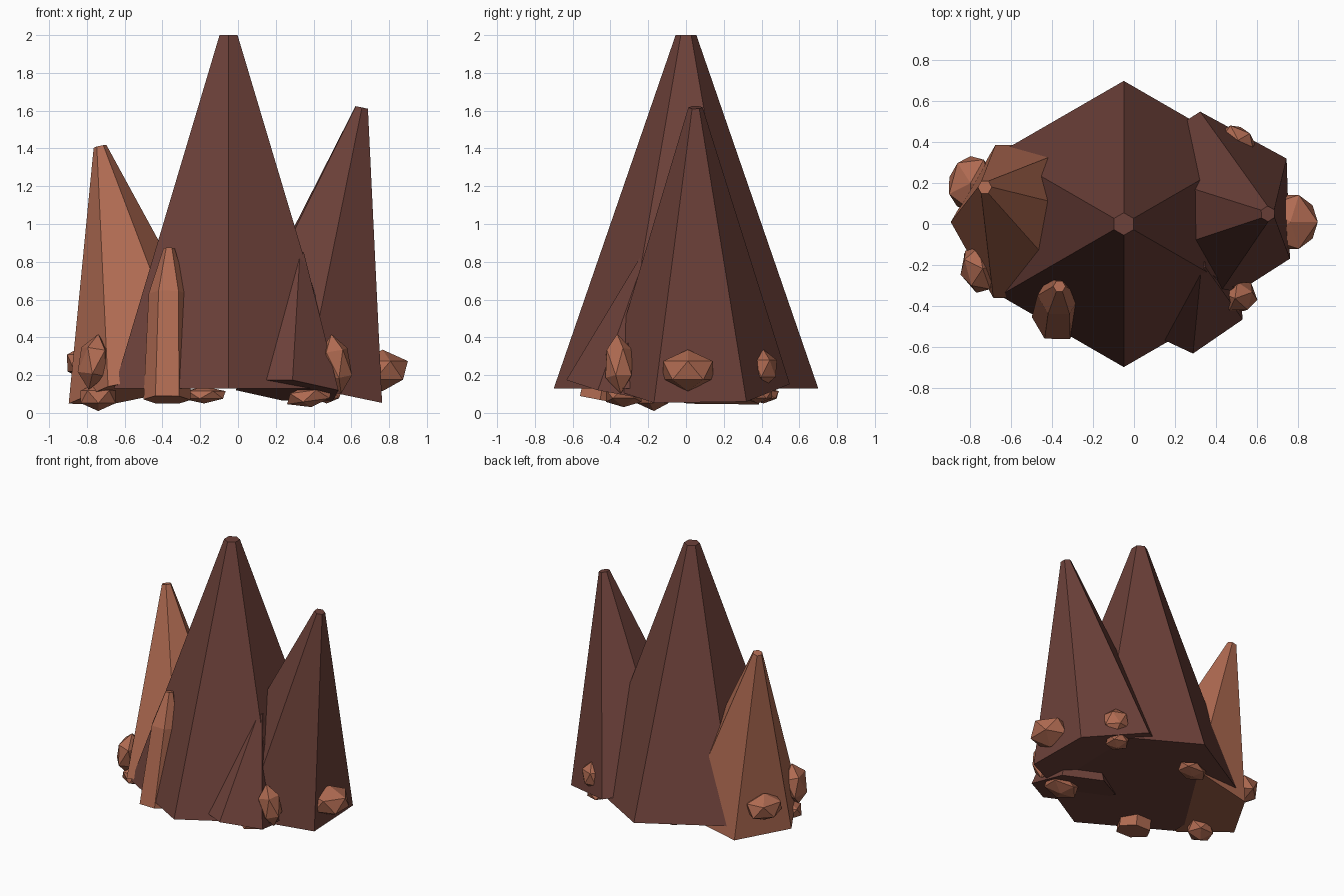
import bpy, bmesh
from math import radians, cos, sin
from mathutils import Vector

if "Cube" in bpy.data.objects:
    bpy.data.objects.remove(bpy.data.objects["Cube"])


def material(name, rgb):
    m = bpy.data.materials.new(name)
    m.diffuse_color = (*rgb, 1)
    m.use_nodes = True
    m.node_tree.nodes["Principled BSDF"].inputs["Base Color"].default_value = m.diffuse_color
    return m


DARK = material("dark_crystal", (0.15, 0.052, 0.041))
LIGHT = material("light_crystal", (0.43, 0.145, 0.083))


def add_object(name, bm, mat):
    bmesh.ops.recalc_face_normals(bm, faces=bm.faces)
    mesh = bpy.data.meshes.new(name)
    bm.to_mesh(mesh)
    bm.free()
    mesh.materials.append(mat)
    ob = bpy.data.objects.new(name, mesh)
    bpy.context.collection.objects.link(ob)
    return ob


def spire(name, base, tip, rings, angle, mat):
    """Six-sided crystal; rings are (fraction along axis, radius)."""
    base, tip = Vector(base), Vector(tip)
    axis = tip - base
    turn = Vector((0, 0, 1)).rotation_difference(axis)
    bm = bmesh.new()
    loops = []
    for t, r in rings:
        loops.append([bm.verts.new(base + axis * t + turn @ Vector(
            (r * cos(radians(angle + 60 * i)), r * sin(radians(angle + 60 * i)), 0)))
            for i in range(6)])
    for a, b in zip(loops, loops[1:]):
        for i in range(6):
            j = (i + 1) % 6
            bm.faces.new((a[i], a[j], b[j], b[i]))
    bm.faces.new(loops[0])
    bm.faces.new(loops[-1])
    return add_object(name, bm, mat)


def nugget(name, centre, size, rot):
    """Small faceted stone: a stretched icosahedron."""
    bm = bmesh.new()
    bmesh.ops.create_icosphere(bm, subdivisions=1, radius=1)
    ob = add_object(name, bm, LIGHT)
    ob.location, ob.scale = centre, size
    ob.rotation_euler = [radians(a) for a in rot]


# Large spires
spire("main_spire", (-0.05, 0, 0.13), (-0.05, 0, 2.0),
      [(0, 0.70), (1, 0.055)], 30, DARK)
spire("right_spire", (0.34, 0.06, 0.145), (0.655, 0.05, 1.617),
      [(0, 0.49), (1, 0.038)], 32, DARK)
spire("left_spire", (-0.47, 0.015, 0.135), (-0.73, 0.18, 1.41),
      [(0, 0.435), (1, 0.035)], 0, LIGHT)

# Small front crystals
spire("front_right_spire", (0.26, -0.34, 0.12), (0.326, -0.20, 0.85),
      [(0, 0.30), (1, 0.025)], -85, DARK)
spire("front_left_crystal", (-0.375, -0.455, 0.07), (-0.365, -0.305, 0.87),
      [(0, 0.125), (0.7, 0.105), (1, 0.03)], 0, LIGHT)

# Nuggets around the sides and beneath the base
for name, centre, size, rot in [
    ("right_nugget", (0.765, 0.01, 0.225), (0.15, 0.155, 0.11), (0, 0, 0)),
    ("back_right_nugget", (0.51, 0.41, 0.235), (0.10, 0.07, 0.10), (0, 0, -35)),
    ("front_right_nugget", (0.52, -0.355, 0.26), (0.085, 0.085, 0.16), (0, -10, 20)),
    ("left_front_nugget", (-0.765, -0.225, 0.27), (0.085, 0.125, 0.15), (0, 10, 15)),
    ("left_nugget", (-0.80, 0.20, 0.265), (0.12, 0.15, 0.10), (0, 0, -15)),
    ("under_left_nugget", (-0.74, -0.17, 0.085), (0.11, 0.10, 0.075), (0, 0, 20)),
    ("under_front_nugget", (0.38, -0.33, 0.09), (0.14, 0.11, 0.06), (0, -8, 0)),
    ("under_back_nugget", (-0.18, 0.41, 0.095), (0.13, 0.09, 0.045), (0, 0, 10)),
    ("under_back_right_nugget", (0.47, 0.38, 0.10), (0.09, 0.09, 0.05), (0, 0, 0)),
]:
    nugget(name, centre, size, rot)
